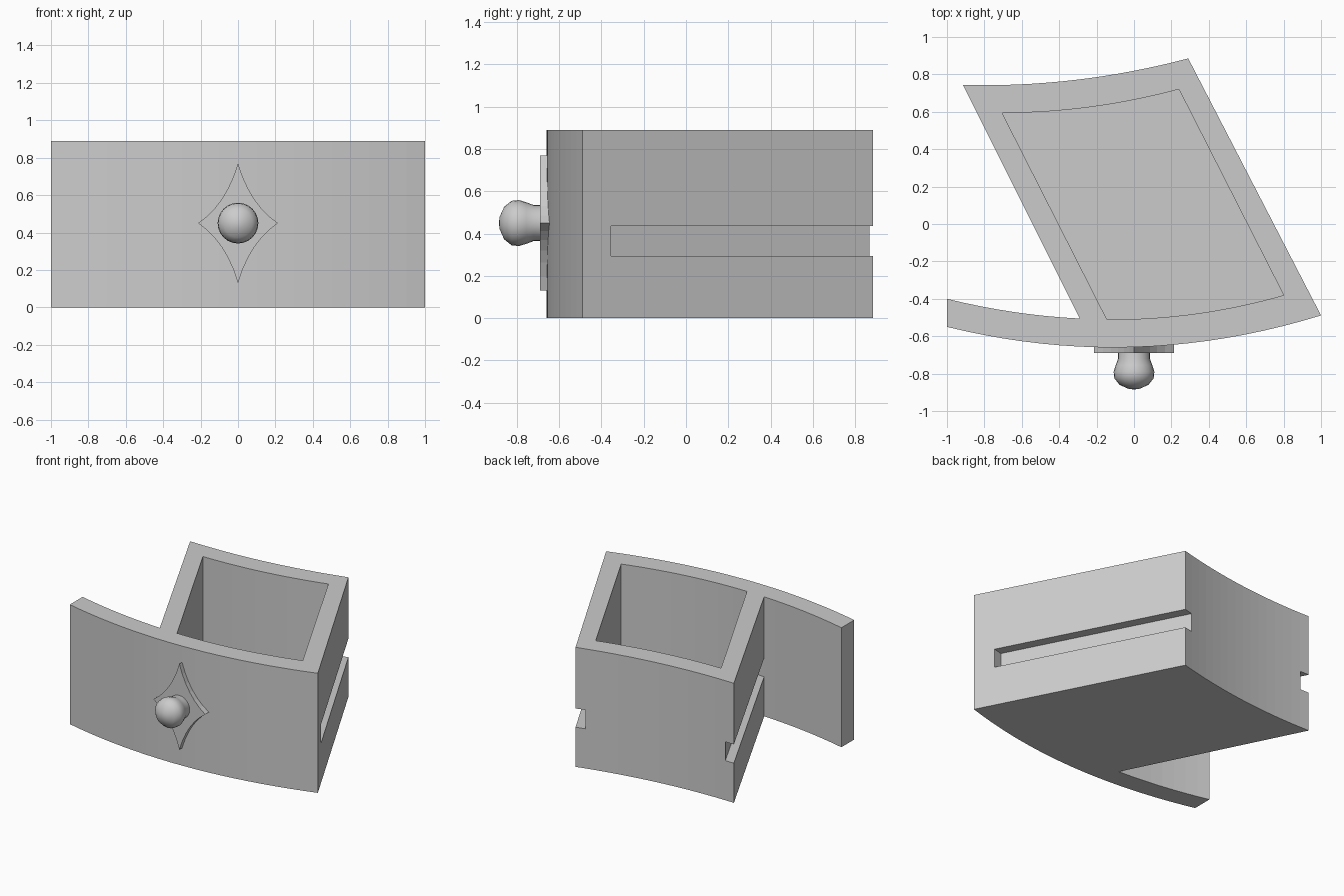
import bpy, bmesh, math
from mathutils import Matrix

if "Cube" in bpy.data.objects:
    bpy.data.objects.remove(bpy.data.objects["Cube"])


def prism(name, pts, lo, hi, axis='Z'):
    """Extrude a 2D outline along z (plan view) or along y (front view)."""
    bm = bmesh.new()
    place = (lambda p, t: (p[0], p[1], t)) if axis == 'Z' else (lambda p, t: (p[0], t, p[1]))
    a = [bm.verts.new(place(p, lo)) for p in pts]
    b = [bm.verts.new(place(p, hi)) for p in pts]
    bm.faces.new(a)
    bm.faces.new(b)
    n = len(pts)
    for i in range(n):
        bm.faces.new((a[i], a[(i + 1) % n], b[(i + 1) % n], b[i]))
    bmesh.ops.recalc_face_normals(bm, faces=bm.faces)
    return finish(name, bm)


def finish(name, bm):
    me = bpy.data.meshes.new(name)
    bm.to_mesh(me)
    bm.free()
    ob = bpy.data.objects.new(name, me)
    bpy.context.collection.objects.link(ob)
    return ob


def bow(xa, xb, x0, y0, r, n=16):
    """Shallow bow with its lowest point at (x0, y0), from xa to xb."""
    xs = [xa + (xb - xa) * i / n for i in range(n + 1)]
    return [(x, y0 + (x - x0) ** 2 / (2 * r)) for x in xs]


def cut(ob, cutter):
    mod = ob.modifiers.new("cut", 'BOOLEAN')
    mod.operation = 'DIFFERENCE'
    mod.solver = 'EXACT'
    mod.object = cutter
    bpy.context.view_layer.objects.active = ob
    bpy.ops.object.modifier_apply(modifier=mod.name)
    bpy.data.objects.remove(cutter)


# Drawer body: bowed front panel and skewed box in one outline
outline = (bow(-1, 1, -0.11, -0.66, 3.6, 20)
           + bow(0.29, -0.915, -0.8, 0.742, 4.15)
           + bow(-0.29, -1, -0.11, -0.51, 3.6, 8))
drawer = prism("drawer_body", outline, 0, 0.89)

# Open cavity
cavity = bow(-0.145, 0.80, -0.11, -0.51, 3.2) + bow(0.24, -0.705, -0.7, 0.594, 3.5)
cut(drawer, prism("cavity_cutter", cavity, 0.15, 1.0))

# Runner grooves on both sides, open at the back
right_groove = [(0.86, -0.373), (1.03, -0.329), (0.331, 1.026), (0.161, 0.982)]
left_groove = [(-0.22, -0.508), (-0.29, -0.505), (-0.39, -0.495), (-1.0925, 0.9), (-0.9225, 0.9)]
for pts in (right_groove, left_groove):
    cut(drawer, prism("groove_cutter", pts, 0.295, 0.435))

# Concave diamond plate behind the knob
w, h, cx, cz, n = 0.213, 0.32, 0.065, 0.10, 6
plate = []
for sx, sz, flip in ((1, 1, False), (-1, 1, True), (-1, -1, False), (1, -1, True)):
    for i in range(n):
        t = i / n
        if flip:
            t = 1 - t
        x = w * (1 - t) ** 2 + 2 * t * (1 - t) * cx
        z = h * t ** 2 + 2 * t * (1 - t) * cz
        plate.append((sx * x, 0.45 + sz * z))
prism("knob_plate", plate, -0.69, -0.63, 'Y')

# Turned knob
profile = [(0, -0.63), (0.085, -0.63), (0.085, -0.72), (0.098, -0.755), (0.109, -0.79),
           (0.105, -0.825), (0.077, -0.86), (0.03, -0.881), (0, -0.885)]
bm = bmesh.new()
vs = [bm.verts.new((r, y, 0.45)) for r, y in profile]
edges = [bm.edges.new(e) for e in zip(vs, vs[1:])]
bmesh.ops.spin(bm, geom=vs + edges, cent=(0, 0, 0.45), axis=(0, 1, 0),
               angle=2 * math.pi, steps=24)
bmesh.ops.remove_doubles(bm, verts=bm.verts, dist=0.0005)
bmesh.ops.recalc_face_normals(bm, faces=bm.faces)
knob = finish("knob", bm)
bpy.ops.object.select_all(action='DESELECT')
knob.select_set(True)
bpy.context.view_layer.objects.active = knob
bpy.ops.object.shade_smooth_by_angle(angle=math.radians(50))
